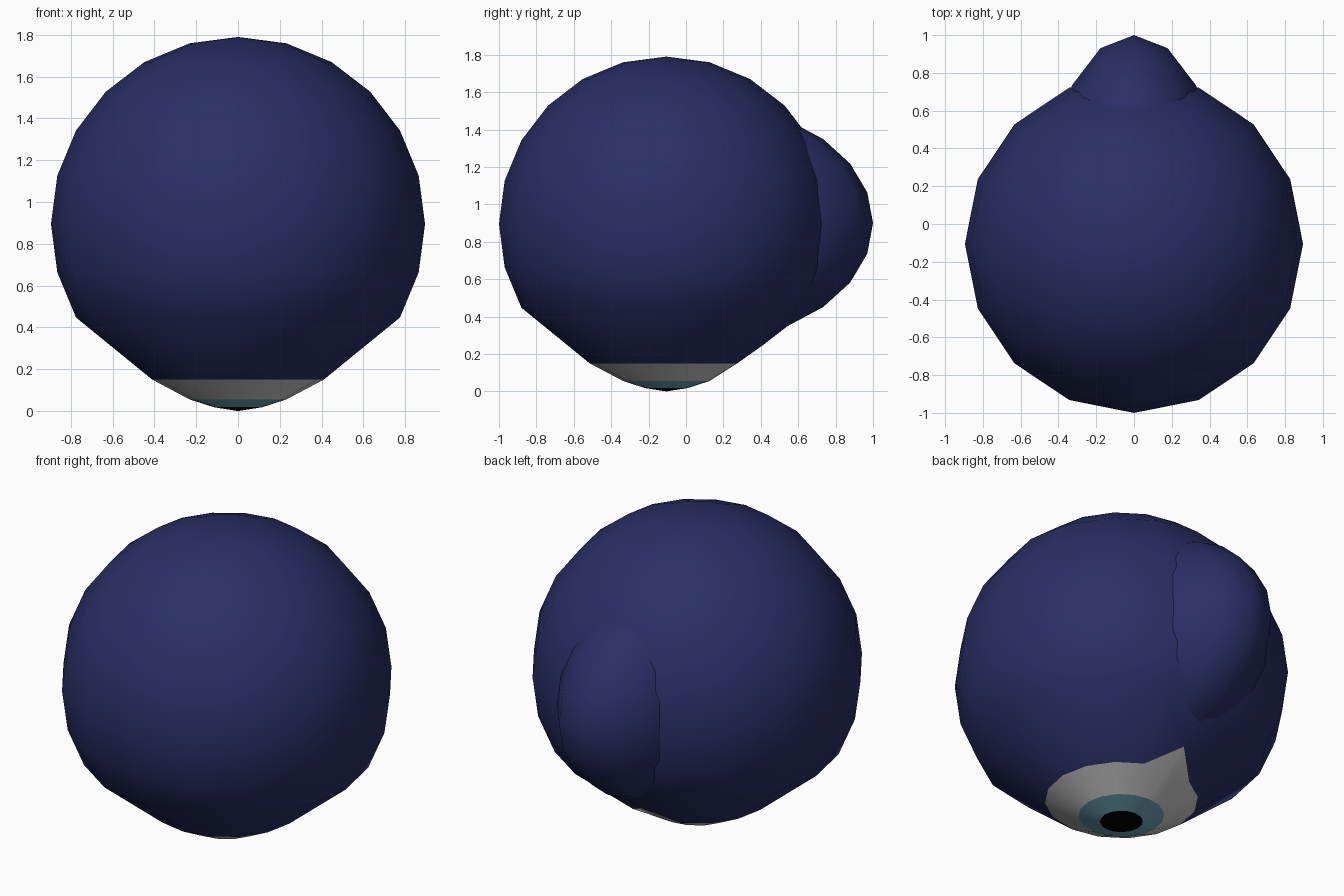
import bpy, bmesh
from math import sin, cos, pi, radians
from mathutils import Vector

if "Cube" in bpy.data.objects:
    bpy.data.objects.remove(bpy.data.objects["Cube"])

SEG = 16
R = 0.895
CENTRE = Vector((0, -0.105, 0.895))


def material(name, rgb):
    m = bpy.data.materials.new(name)
    m.diffuse_color = (*rgb, 1)
    m.use_nodes = True
    m.node_tree.nodes["Principled BSDF"].inputs["Base Color"].default_value = m.diffuse_color
    return m


def lathe(name, profile, mat, origin, scale=(1, 1, 1), pull=None):
    """Revolve (radius, height) points; pull = (ring, radius, height) moves its rear vertex."""
    bm = bmesh.new()
    rings = []
    for i, (r, z) in enumerate(profile):
        count = 1 if r < 1e-5 else SEG
        ring = []
        for k in range(count):
            a = 2 * pi * k / SEG
            rr, zz = r, z
            if pull and i == pull[0] and k == SEG // 4:
                rr, zz = pull[1], pull[2]
            p = Vector((rr * cos(a) * scale[0], rr * sin(a) * scale[1], zz * scale[2]))
            ring.append(bm.verts.new(p + Vector(origin)))
        rings.append(ring)
    for a, b in zip(rings, rings[1:]):
        for k in range(SEG):
            n = (k + 1) % SEG
            if len(a) == 1:
                bm.faces.new((a[0], b[k], b[n]))
            elif len(b) == 1:
                bm.faces.new((a[k], b[0], a[n]))
            else:
                bm.faces.new((a[k], b[k], b[n], a[n]))
    for f in bm.faces:
        f.smooth = True
    me = bpy.data.meshes.new(name)
    bm.to_mesh(me)
    bm.free()
    me.materials.append(mat)
    ob = bpy.data.objects.new(name, me)
    bpy.context.collection.objects.link(ob)
    return ob


navy = material("navy", (0.022, 0.028, 0.13))
white = material("white", (0.85, 0.85, 0.85))
teal = material("teal", (0.16, 0.40, 0.48))
black = material("black", (0.0, 0.0, 0.0))

base = (0, CENTRE.y, 0)
RIM, IRIS, PUPIL = (0.41, 0.15), (0.23, 0.055), (0.115, 0.018)
BACK = (0.52, 0.25)

# Round shell, drawn straight in to the eye opening at the bottom
shell = [(R * sin(radians(t)), CENTRE.z + R * cos(radians(t))) for t in range(0, 121, 15)]
shell[0] = (0, CENTRE.z + R)
shell.append(RIM)
lathe("shell", shell, navy, base, pull=(len(shell) - 1, *BACK))

# Downward-looking eye
lathe("eye_white", [RIM, IRIS], white, base, pull=(0, *BACK))
lathe("iris", [IRIS, PUPIL], teal, base)
lathe("pupil", [PUPIL, (0, 0)], black, base)

# Narrow ellipsoid hump on the back
ball = [(max(0, sin(radians(t))) if 0 < t < 180 else 0, cos(radians(t)))
        for t in range(0, 181, 15)]
lathe("back_hump", ball, navy, (0, 0.09, 0.9), (0.465, 0.91, 0.635))
